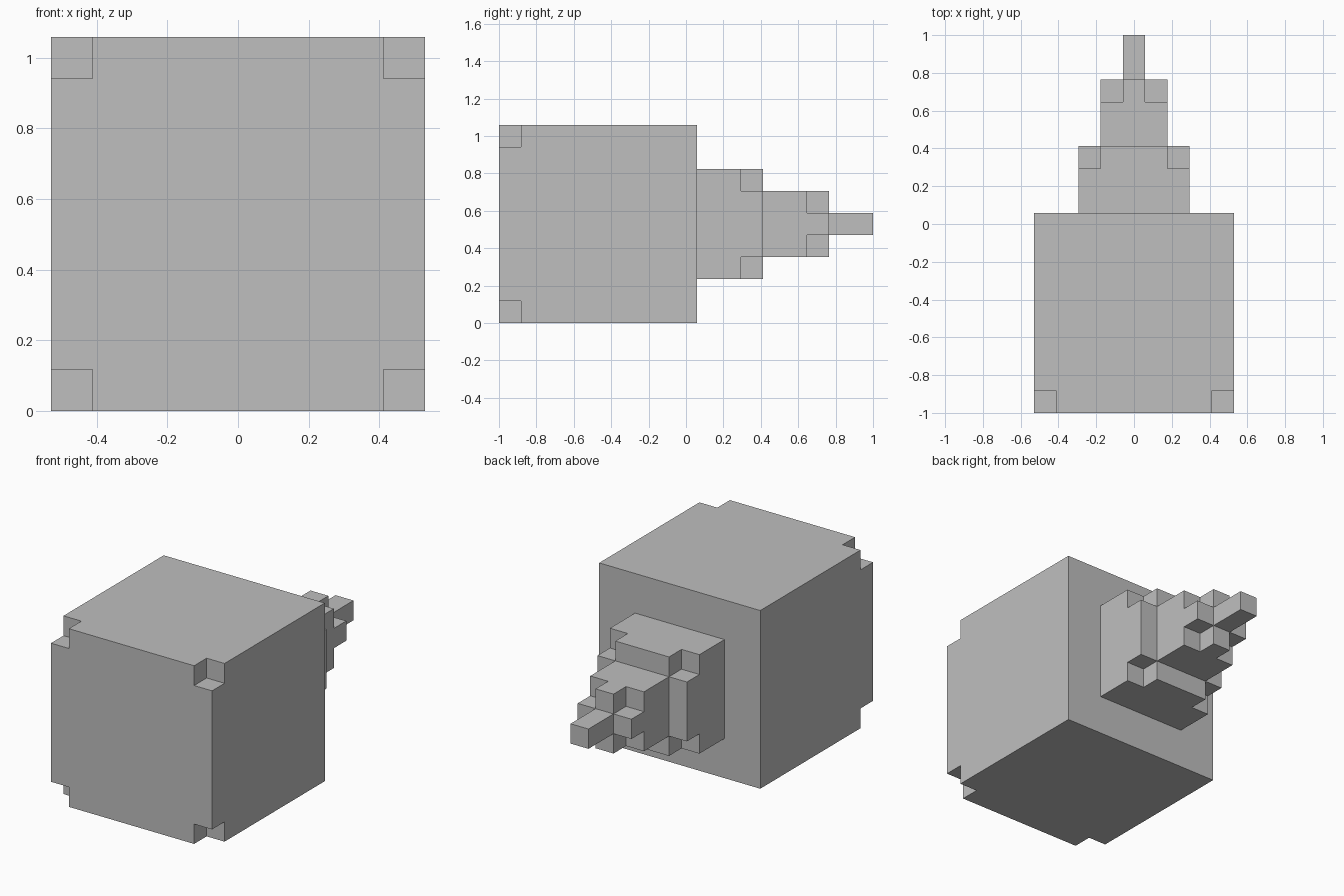
import bpy
import bmesh
from mathutils import Vector

if "Cube" in bpy.data.objects:
    bpy.data.objects.remove(bpy.data.objects["Cube"], do_unlink=True)

UNIT = 2 / 17          # edge of one block cell
MID_Z = 4.5            # height of the long axis, in cells

grey = bpy.data.materials.new("plain grey")
grey.use_nodes = True
colour = (0.52, 0.52, 0.52, 1)
grey.diffuse_color = colour
grey.node_tree.nodes["Principled BSDF"].inputs["Base Color"].default_value = colour


def block(name, width, start, depth, notch_row=None):
    """Square block of cells; the four corner cells of notch_row are left out."""
    last = width - 1
    cells = {(i, j, k) for i in range(width) for j in range(depth) for k in range(width)
             if not (j == notch_row and i in (0, last) and k in (0, last))}
    bm = bmesh.new()
    origin = Vector((-width / 2, start, MID_Z - width / 2))
    verts = {}

    def corner(p):
        if p not in verts:
            verts[p] = bm.verts.new((Vector(p) + origin) * UNIT)
        return verts[p]

    # Skin only the exposed cell sides
    for cell in cells:
        for axis in range(3):
            for side in (0, 1):
                beside = list(cell)
                beside[axis] += 2 * side - 1
                if tuple(beside) in cells:
                    continue
                loop = []
                for du, dv in ((0, 0), (1, 0), (1, 1), (0, 1)):
                    p = list(cell)
                    p[axis] += side
                    p[(axis + 1) % 3] += du
                    p[(axis + 2) % 3] += dv
                    loop.append(corner(tuple(p)))
                bm.faces.new(loop if side else loop[::-1])

    # Merge coplanar cell sides into large flat faces
    bmesh.ops.dissolve_limit(bm, angle_limit=0.01, verts=bm.verts[:], edges=bm.edges[:])
    mesh = bpy.data.meshes.new(name)
    bm.to_mesh(mesh)
    bm.free()
    mesh.materials.append(grey)
    obj = bpy.data.objects.new(name, mesh)
    bpy.context.collection.objects.link(obj)


# Large body with chipped front corners, then the stepped tail behind it
block("main_body", 9, -8.5, 9, notch_row=0)
block("tail_base", 5, 0.5, 3, notch_row=2)
block("tail_middle", 3, 3.5, 3, notch_row=2)
block("tail_tip", 1, 6.5, 2)
